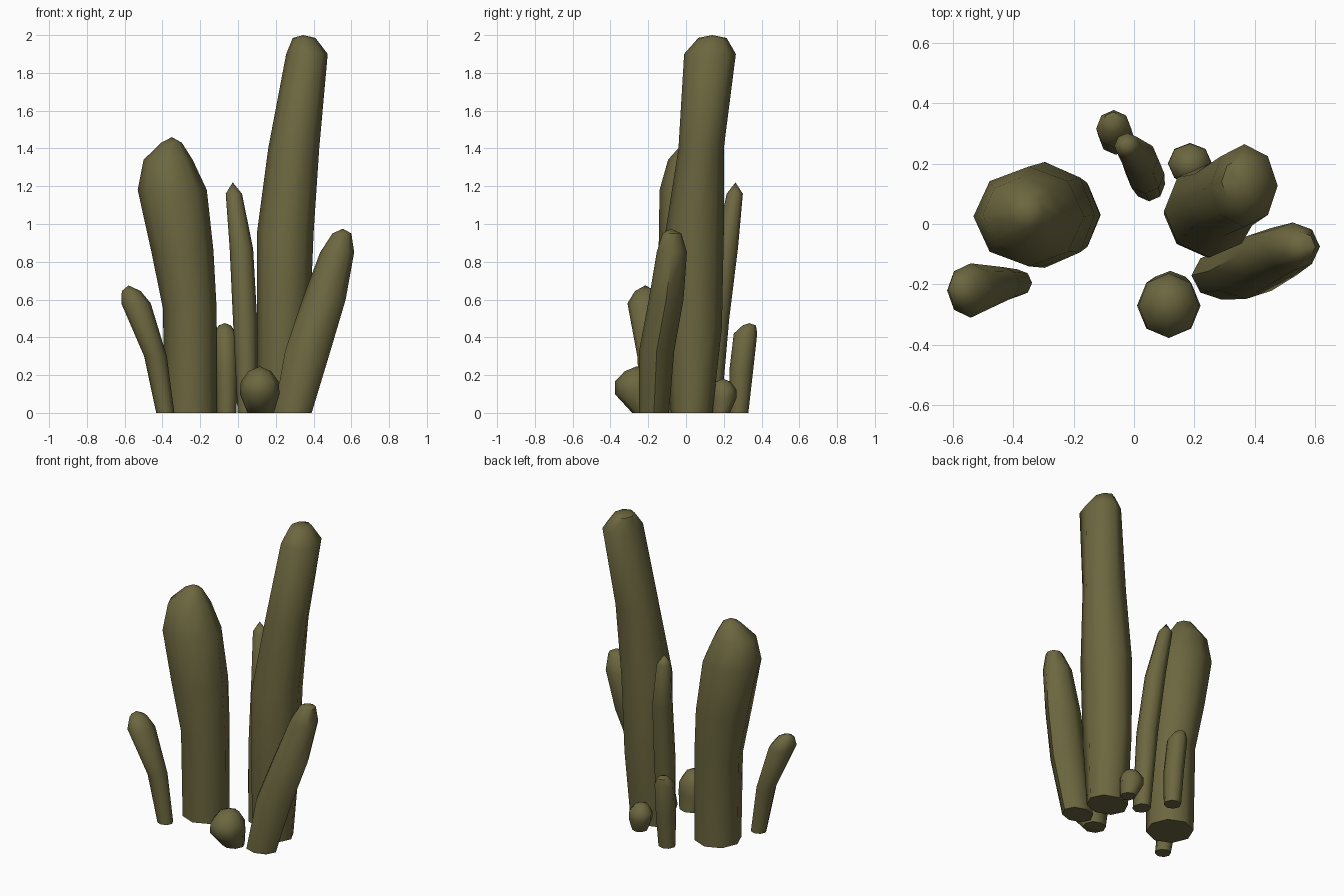
import bpy, bmesh, math

mat = bpy.data.materials.new("olive green")
mat.diffuse_color = (0.15, 0.135, 0.05, 1)
SIDES = 8


def stalk(name, rings, tip):
    """Loft octagonal rings (x, y, z, rx, ry), closed flat below and to a tip above."""
    bm = bmesh.new()
    loops = []
    for x, y, z, rx, ry in rings:
        loops.append([bm.verts.new((x + rx * math.cos(2 * math.pi * i / SIDES),
                                    y + ry * math.sin(2 * math.pi * i / SIDES), z))
                      for i in range(SIDES)])
    bm.faces.new(loops[0][::-1])
    for a, b in zip(loops, loops[1:]):
        for i in range(SIDES):
            j = (i + 1) % SIDES
            bm.faces.new((a[i], a[j], b[j], b[i]))
    top = bm.verts.new(tip)
    for i in range(SIDES):
        bm.faces.new((loops[-1][i], loops[-1][(i + 1) % SIDES], top))
    me = bpy.data.meshes.new(name)
    bm.to_mesh(me)
    bm.free()
    me.materials.append(mat)
    ob = bpy.data.objects.new(name, me)
    bpy.context.collection.objects.link(ob)
    bpy.ops.object.select_all(action='DESELECT')
    ob.select_set(True)
    bpy.context.view_layer.objects.active = ob
    bpy.ops.object.shade_smooth_by_angle(angle=math.radians(50))


# large stalks
stalk("tallest_stalk", [(.23, .03, 0, .13, .11), (.24, .04, .45, .14, .15),
                        (.25, .045, .95, .15, .155), (.295, .08, 1.4, .135, .12),
                        (.365, .127, 1.9, .11, .137), (.35, .14, 1.985, .06, .075)],
      (.345, .14, 2.0))
stalk("thick_left_stalk", [(-.25, .03, 0, .14, .14), (-.255, .03, .55, .142, .15),
                           (-.295, .03, .86, .165, .175), (-.348, .025, 1.18, .183, .165),
                           (-.37, .03, 1.34, .13, .125), (-.352, .04, 1.43, .055, .055)],
      (-.35, .04, 1.46))

# leaning stalks
stalk("right_leaning_stalk", [(.29, -.17, 0, .10, .08), (.37, -.155, .33, .12, .093),
                              (.455, -.105, .6, .115, .092), (.525, -.075, .85, .09, .08),
                              (.55, -.075, .95, .05, .05)], (.555, -.08, .975))
stalk("left_leaning_stalk", [(-.385, -.195, 0, .048, .045), (-.437, -.2, .3, .06, .058),
                             (-.54, -.22, .58, .078, .09), (-.565, -.215, .645, .05, .055)],
      (-.58, -.215, .675))

# thin stalks at the back
stalk("thin_middle_stalk", [(.05, .13, 0, .052, .055), (.037, .165, .5, .064, .064),
                            (.018, .215, .87, .062, .06), (-.022, .258, 1.16, .043, .043)],
      (-.028, .262, 1.22))
stalk("short_back_stalk", [(-.06, .28, 0, .052, .05), (-.06, .292, .22, .058, .063),
                           (-.067, .315, .42, .058, .062), (-.07, .335, .463, .033, .035)],
      (-.07, .335, .475))

# small buds
stalk("front_bud", [(.12, -.22, 0, .07, .065), (.115, -.27, .1, .105, .107),
                    (.115, -.27, .165, .1, .107), (.115, -.26, .22, .06, .065)],
      (.115, -.26, .247))
stalk("back_bud", [(.2, .185, 0, .047, .047), (.185, .2, .08, .073, .068),
                   (.185, .2, .125, .072, .066), (.185, .195, .165, .04, .04)],
      (.185, .195, .182))
